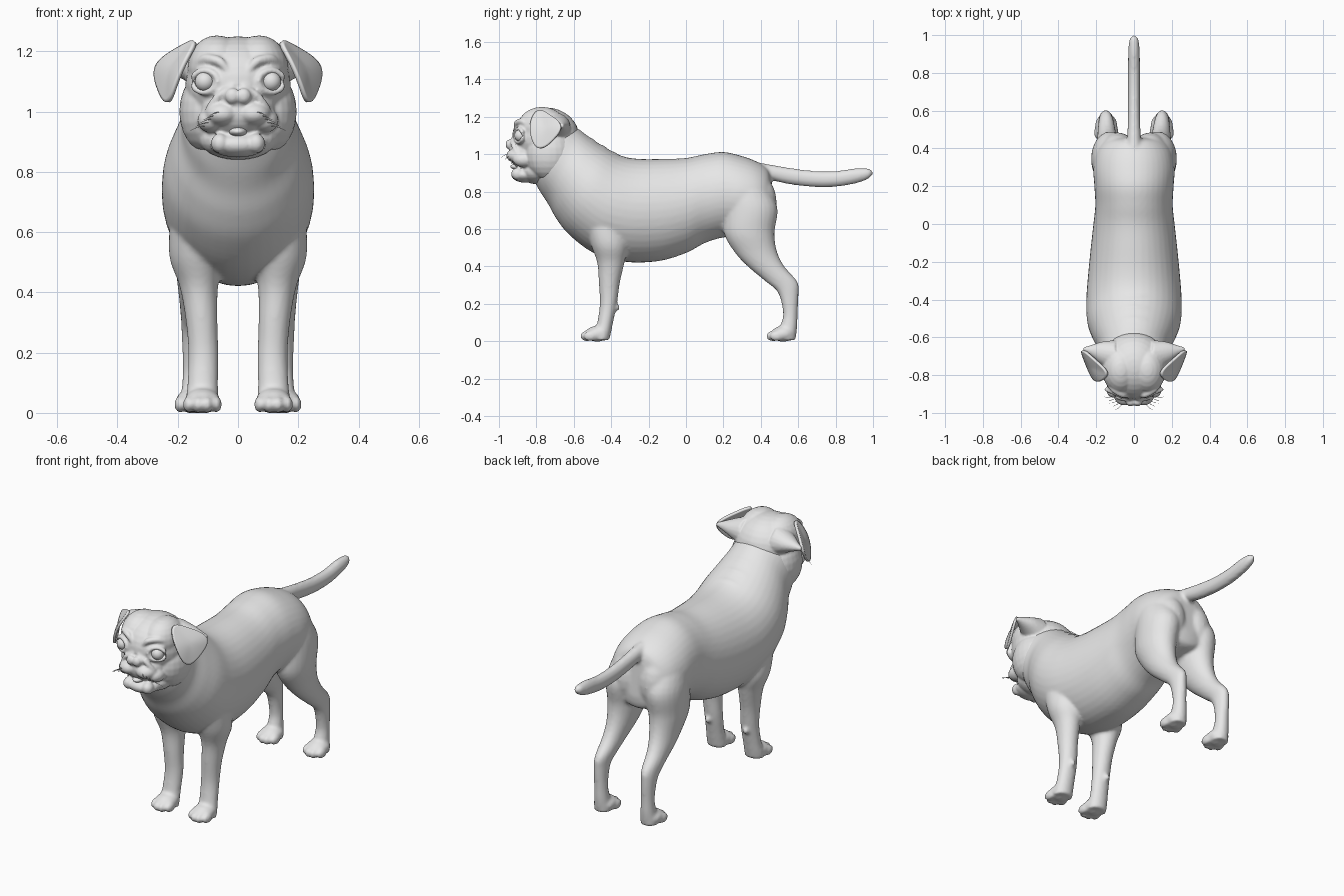
import bpy, bmesh, math
from mathutils import Vector, Matrix

grey = bpy.data.materials.new("clay grey")
grey.diffuse_color = (0.8, 0.8, 0.8, 1)


def finish(bm, name, voxel=0, smooth=0):
    bmesh.ops.recalc_face_normals(bm, faces=bm.faces)
    me = bpy.data.meshes.new(name)
    bm.to_mesh(me)
    bm.free()
    me.materials.append(grey)
    for p in me.polygons:
        p.use_smooth = True
    ob = bpy.data.objects.new(name, me)
    bpy.context.collection.objects.link(ob)
    if voxel:
        m = ob.modifiers.new("fuse", 'REMESH')
        m.mode = 'VOXEL'
        m.voxel_size = voxel
        m.use_smooth_shade = True
        s = ob.modifiers.new("soften", 'SMOOTH')
        s.factor = 0.5
        s.iterations = smooth
    return ob


def spline(rows, steps):
    """Catmull-Rom through rows of numbers."""
    out = []
    for i in range(len(rows) - 1):
        a, b, c, d = (rows[max(i - 1, 0)], rows[i], rows[i + 1], rows[min(i + 2, len(rows) - 1)])
        for k in range(steps):
            t = k / steps
            out.append([0.5 * (2 * q + (r - p) * t + (2 * p - 5 * q + 4 * r - s) * t * t
                        + (3 * q - p - 3 * r + s) * t ** 3) for p, q, r, s in zip(a, b, c, d)])
    return out + [list(rows[-1])]


def loft(bm, rows, sides=32, steps=5):
    """rows: centre xyz, first axis xyz, second axis xyz."""
    prev = None
    rings = spline(rows, steps)
    for n, r in enumerate(rings):
        c, a, b = Vector(r[:3]), Vector(r[3:6]), Vector(r[6:9])
        ring = [bm.verts.new(c + a * math.cos(2 * math.pi * i / sides) + b * math.sin(2 * math.pi * i / sides))
                for i in range(sides)]
        if prev:
            for i in range(sides):
                j = (i + 1) % sides
                bm.faces.new((prev[i], prev[j], ring[j], ring[i]))
        if n in (0, len(rings) - 1):
            bm.faces.new(ring)
        prev = ring


def ball(bm, c, r, seg=24):
    m = Matrix.Translation(c) @ Matrix.Diagonal((*r, 1))
    bmesh.ops.create_uvsphere(bm, u_segments=seg, v_segments=seg // 2, radius=1, matrix=m)


def tube(bm, pts, r):
    """Chain of round sections with tapered ends, for skin folds."""
    pts = [Vector(p) for p in pts]
    rows = []
    for i, p in enumerate(pts):
        d = (pts[min(i + 1, len(pts) - 1)] - pts[max(i - 1, 0)]).normalized()
        u = d.cross(Vector((0.1, 0.9, 0.3))).normalized()
        k = r * (0.3 if i in (0, len(pts) - 1) else 1)
        rows.append((*p, *(u * k), *(d.cross(u) * k)))
    loft(bm, rows, 10, 4)


# body: trunk and neck slices given by top point, bottom point, half width
bm = bmesh.new()
trunk = [(-.70, 1.20, -.82, .87, .15), (-.64, 1.17, -.78, .80, .18), (-.57, 1.13, -.735, .73, .19),
         (-.50, 1.08, -.69, .65, .22), (-.42, 1.03, -.62, .565, .247), (-.34, .99, -.49, .47, .253),
         (-.25, .975, -.33, .425, .245), (-.12, .975, -.15, .428, .23), (0, .98, 0, .472, .215),
         (.1, 1.0, .1, .525, .205), (.2, 1.012, .2, .555, .21), (.3, .99, .3, .56, .215),
         (.38, .96, .40, .58, .195), (.435, .925, .455, .60, .15), (.455, .88, .47, .66, .07)]
loft(bm, [(0, (a + c) / 2, (b + d) / 2, w, 0, 0, 0, (a - c) / 2, (b - d) / 2)
          for a, b, c, d, w in trunk], 40)

# tail
tail = [(.36, .91, .045, .05), (.45, .903, .037, .042), (.55, .884, .033, .044), (.68, .868, .032, .043),
        (.80, .868, .032, .042), (.90, .883, .031, .041), (.96, .893, .027, .032), (.985, .899, .02, .022),
        (.999, .902, .007, .008)]
loft(bm, [(0, y, z, rx, 0, 0, 0, 0, rz) for y, z, rx, rz in tail], 20)

# legs: x, y, z, x radius, y radius
front_leg = [(.14, -.44, .66, .085, .11), (.138, -.41, .52, .09, .10), (.13, -.402, .42, .064, .073),
             (.121, -.41, .31, .053, .056), (.115, -.415, .2, .05, .046), (.117, -.432, .1, .051, .042),
             (.119, -.445, .05, .054, .045), (.119, -.455, .006, .055, .045)]
hind_leg = [(.11, .30, .86, .085, .11), (.122, .345, .72, .103, .143), (.13, .338, .58, .093, .135),
            (.135, .372, .48, .073, .115), (.142, .428, .40, .056, .098), (.147, .51, .32, .043, .085),
            (.15, .547, .26, .037, .055), (.148, .558, .15, .035, .039), (.147, .55, .08, .040, .045),
            (.147, .54, .006, .048, .045)]
for s in (-1, 1):
    for leg in (front_leg, hind_leg):
        loft(bm, [(s * x, y, z, rx, 0, 0, 0, ry, 0) for x, y, z, rx, ry in leg], 24)
    ball(bm, (s * .12, -.372, .18), (.016, .02, .02))
    # paws with four toes each
    for x, y in ((.118, -.475), (.147, .52)):
        ball(bm, (s * x, y, .04), (.06, .065, .042))
        for k, back in ((-1.5, .02), (-.5, 0), (.5, 0), (1.5, .02)):
            ball(bm, (s * x + k * .031, y - .055 + back, .028), (.018, .038, .029), 16)
    # rump halves
    ball(bm, (s * .085, .37, .74), (.10, .115, .16))
# neck folds
for y, z, w in ((-.575, 1.125, .13), (-.505, 1.077, .14), (-.445, 1.04, .15), (-.385, 1.005, .15)):
    tube(bm, [(w * math.sin(t * .4), y - .05 * (1 - math.cos(t * .4)),
               z - .005 - .13 * (1 - math.cos(t * .4))) for t in range(-3, 4)], .014)
finish(bm, "body", .0095, 5)

# head: skull, cheeks, muzzle, jaw, brows and folds
bm = bmesh.new()
ball(bm, (0, -.75, 1.09), (.175, .18, .16), 32)
ball(bm, (0, -.84, 1.00), (.125, .105, .09))
ball(bm, (0, -.90, 1.035), (.07, .045, .055))
ball(bm, (0, -.86, .89), (.095, .075, .042))
ball(bm, (0, -.80, .91), (.13, .09, .07))
for s in (-1, 1):
    ball(bm, (s * .07, -.77, 1.145), (.098, .13, .108))
    ball(bm, (s * .095, -.73, 1.00), (.10, .13, .14))
    ball(bm, (s * .052, -.895, .993), (.058, .066, .042))
    ball(bm, (s * .09, -.865, .97), (.045, .06, .04))
    ball(bm, (s * .06, -.90, .895), (.03, .035, .033))
    ball(bm, (s * .018, -.945, 1.052), (.026, .02, .027), 16)
    # eyelids and brow folds
    tube(bm, [(s * (.11 + .042 * math.cos(t)), -.893 + .02 * math.cos(t), 1.10 + .036 * math.sin(t))
              for t in [i * math.pi / 6 for i in range(13)]], .011)
    tube(bm, [(s * .03, -.915, 1.13), (s * .06, -.905, 1.165), (s * .11, -.875, 1.175),
              (s * .145, -.84, 1.15)], .016)
    tube(bm, [(s * .015, -.93, 1.09), (s * .06, -.925, 1.055), (s * .095, -.905, 1.01),
              (s * .115, -.88, .97)], .013)
    # ear backs
    loft(bm, [(s * .10, -.70, 1.14, 0, .085, 0, 0, 0, .085), (s * .17, -.685, 1.15, 0, .062, 0, 0, 0, .05),
              (s * .23, -.67, 1.152, 0, .028, 0, 0, 0, .024), (s * .268, -.662, 1.152, 0, .009, 0, 0, 0, .009)], 20)
finish(bm, "head", .0065, 3)

# ear flaps
flap = [(.125, -.79, 1.25), (.195, -.73, 1.212), (.285, -.647, 1.158), (.268, -.70, 1.08),
        (.232, -.79, 1.005), (.208, -.832, 1.09), (.168, -.835, 1.18)]
for s, side in ((-1, "left"), (1, "right")):
    bm = bmesh.new()
    vs = [bm.verts.new((s * x, y, z)) for x, y, z in flap]
    mid = bm.verts.new((s * .232, -.755, 1.14))
    for i in range(len(vs)):
        bm.faces.new((mid, vs[i], vs[(i + 1) % len(vs)]))
    ob = finish(bm, "ear_flap_" + side)
    sub = ob.modifiers.new("round", 'SUBSURF')
    sub.levels = sub.render_levels = 3
    sol = ob.modifiers.new("thick", 'SOLIDIFY')
    sol.thickness, sol.offset = .014, 0
    # eyes
    bm = bmesh.new()
    ball(bm, (s * .11, -.885, 1.10), (.033, .033, .033))
    finish(bm, "eye_" + side)
    # whiskers
    bm = bmesh.new()
    for k in range(5):
        x, z = .05 + .015 * k, 1.0 - .012 * k
        tube(bm, [(s * x, -.94 + .006 * k, z), (s * (x + .025), -.968 + .012 * k, z - .004),
                  (s * (x + .05), -.985 + .018 * k, z - .016)], .0012)
    finish(bm, "whiskers_" + side)

# tongue
bm = bmesh.new()
ball(bm, (0, -.885, .934), (.032, .055, .018))
finish(bm, "tongue")
